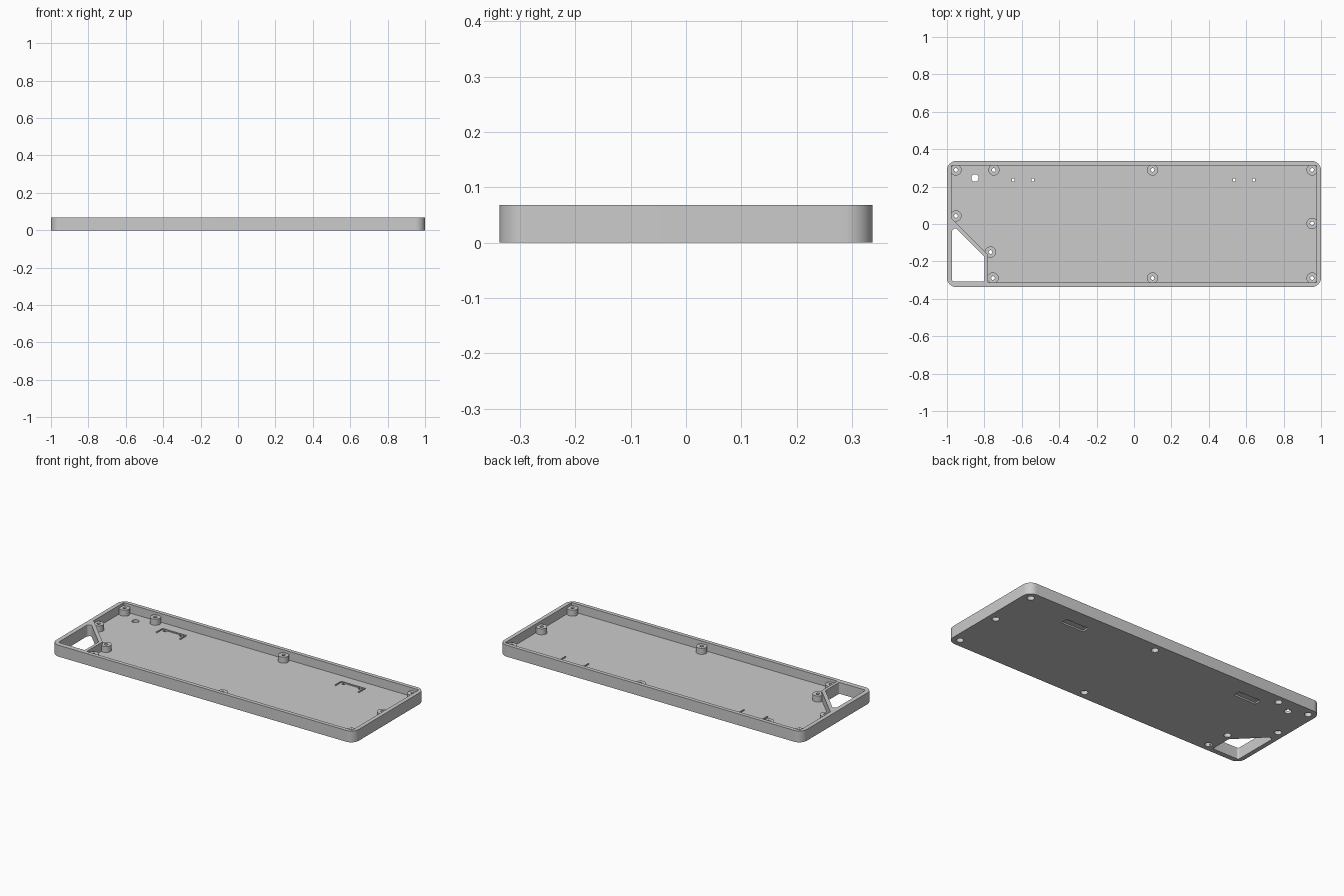
import bpy, bmesh, math
from mathutils import Vector

cube = bpy.data.objects.get("Cube")
if cube:
    bpy.data.objects.remove(cube)

HEIGHT, FLOOR, BOSS_TOP = 0.068, 0.016, 0.052
GREY = (0.6, 0.6, 0.6, 1)

grey = bpy.data.materials.new("matte grey")
grey.use_nodes = True
grey.diffuse_color = GREY
grey.node_tree.nodes["Principled BSDF"].inputs["Base Color"].default_value = GREY


def rounded(points, radius, steps=8):
    """Round every corner of a convex outline."""
    out = []
    for i, p in enumerate(points):
        p = Vector(p)
        a = (Vector(points[i - 1]) - p).normalized()
        b = (Vector(points[(i + 1) % len(points)]) - p).normalized()
        half = a.angle(b) / 2
        centre = p + (a + b).normalized() * radius / math.sin(half)
        reach = radius / math.tan(half)
        start, end = p + a * reach - centre, p + b * reach - centre
        for s in range(steps + 1):
            out.append(centre + start.lerp(end, s / steps).normalized() * radius)
    return out


def circle(x, y, r, n=32):
    return [(x + r * math.cos(math.tau * i / n), y + r * math.sin(math.tau * i / n)) for i in range(n)]


def rect(x0, y0, x1, y1):
    return [(x0, y0), (x1, y0), (x1, y1), (x0, y1)]


def prism(name, outline, z0, z1):
    bm = bmesh.new()
    face = bm.faces.new([bm.verts.new((p[0], p[1], z0)) for p in outline])
    top = bmesh.ops.extrude_face_region(bm, geom=[face])["geom"]
    bmesh.ops.translate(bm, vec=(0, 0, z1 - z0), verts=[v for v in top if isinstance(v, bmesh.types.BMVert)])
    bmesh.ops.recalc_face_normals(bm, faces=bm.faces)
    mesh = bpy.data.meshes.new(name)
    bm.to_mesh(mesh)
    bm.free()
    mesh.materials.append(grey)
    obj = bpy.data.objects.new(name, mesh)
    bpy.context.collection.objects.link(obj)
    return obj


def combine(target, outline, z0, z1, operation="DIFFERENCE"):
    """Cut or join a prism, then discard the helper."""
    tool = prism("helper", outline, z0, z1)
    tool.hide_render = True
    mod = target.modifiers.new("boolean", "BOOLEAN")
    mod.operation, mod.solver, mod.object = operation, "EXACT", tool
    bpy.context.view_layer.objects.active = target
    bpy.ops.object.modifier_apply(modifier=mod.name)
    bpy.data.objects.remove(tool)


# Outer shell with the cavity, whose front left corner is walled off
tray = prism("case_tray", rounded(rect(-1, -0.337, 1, 0.337), 0.05), 0, HEIGHT)
combine(tray, [(-0.78, -0.314), (0.976, -0.314), (0.976, 0.314),
               (-0.975, 0.314), (-0.975, 0.03), (-0.78, -0.165)], FLOOR, 0.1)

# Corner opening through the whole case
combine(tray, rounded([(-0.973, -0.307), (-0.798, -0.307), (-0.798, -0.177), (-0.955, -0.02), (-0.973, -0.035)], 0.01), -0.1, 0.2)

# Screw bosses
bosses = [(-0.952, 0.289), (-0.749, 0.289), (0.099, 0.289), (0.952, 0.289), (0.952, 0.003),
          (0.952, -0.289), (0.099, -0.289), (-0.754, -0.289), (-0.767, -0.15), (-0.952, 0.043)]
for x, y in bosses:
    combine(tray, circle(x, y, 0.03), 0.006, BOSS_TOP, "UNION")

# Screw holes with a head recess below
for x, y in bosses:
    combine(tray, circle(x, y, 0.01, 20), -0.1, 0.2)
    combine(tray, circle(x, y, 0.02), -0.1, 0.022)

# Reset hole
combine(tray, circle(-0.85, 0.246, 0.02), -0.1, 0.1)

# Foot sockets: pocket below, thin lip above, two latch slots
for x in (-0.594, 0.588):
    combine(tray, rect(x - 0.074, 0.196, x + 0.074, 0.24), -0.1, 0.009)
    combine(tray, rect(x - 0.08, 0.24, x + 0.08, 0.248), 0.006, FLOOR + 0.006, "UNION")
    for side in (-1, 1):
        edge = sorted((x + side * 0.08, x + side * 0.074))
        combine(tray, rect(edge[0], 0.19, edge[1], 0.244), 0.006, FLOOR + 0.006, "UNION")
        slot = x + side * 0.052
        combine(tray, rect(slot - 0.007, 0.226, slot + 0.007, 0.244), -0.1, 0.1)

# Smooth the round walls while keeping the edges crisp
bpy.ops.object.select_all(action="DESELECT")
tray.select_set(True)
bpy.context.view_layer.objects.active = tray
bpy.ops.object.shade_smooth_by_angle(angle=math.radians(30))
